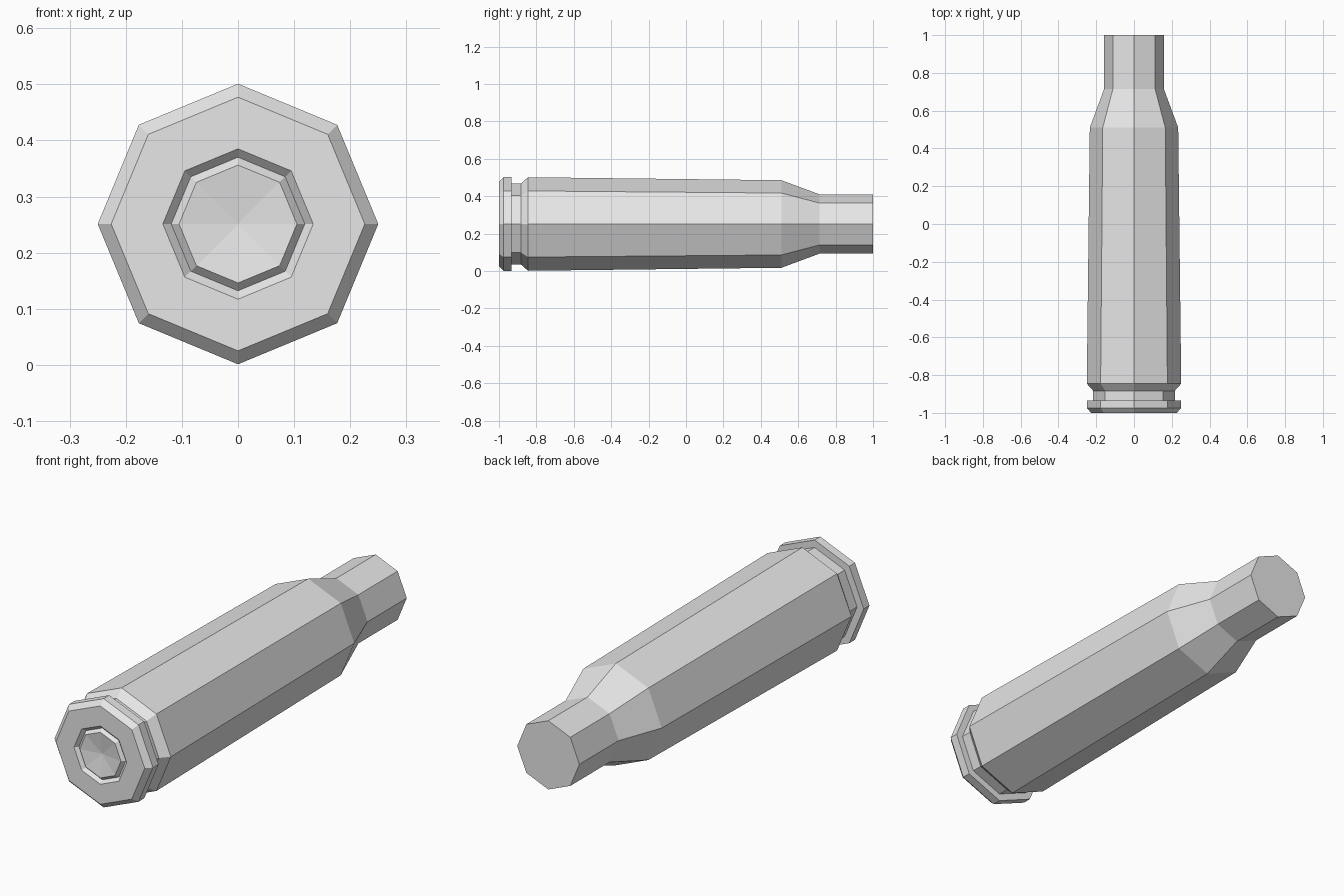
import bpy, bmesh, math

if "Cube" in bpy.data.objects:
    bpy.data.objects.remove(bpy.data.objects["Cube"])

SIDES = 8
AXIS_Z = 0.251

brass = bpy.data.materials.new("plain_grey")
brass.diffuse_color = (0.8, 0.8, 0.8, 1.0)
brass.use_nodes = True
brass.node_tree.nodes["Principled BSDF"].inputs["Base Color"].default_value = brass.diffuse_color


def lathe(name, profile):
    """Spin (radius, y) points into a flat-shaded solid; radius 0 makes a pole."""
    bm = bmesh.new()
    rings = []
    for r, y in profile:
        count = SIDES if r > 0 else 1
        rings.append([bm.verts.new((r * math.cos(math.tau * i / SIDES), y,
                                    AXIS_Z + r * math.sin(math.tau * i / SIDES)))
                      for i in range(count)])
    for a, b in zip(rings, rings[1:]):
        for i in range(SIDES):
            j = (i + 1) % SIDES
            if len(a) == 1:
                bm.faces.new((a[0], b[i], b[j]))
            else:
                bm.faces.new((a[i], b[i], b[j], a[j]))
    bm.faces.new(rings[-1])  # flat end cap
    bmesh.ops.recalc_face_normals(bm, faces=bm.faces)
    mesh = bpy.data.meshes.new(name)
    bm.to_mesh(mesh)
    bm.free()
    mesh.materials.append(brass)
    obj = bpy.data.objects.new(name, mesh)
    bpy.context.collection.objects.link(obj)
    return obj


lathe("cartridge_case", [
    # dished primer and the V groove around it
    (0, -0.985), (0.105, -1.0), (0.119, -0.985), (0.134, -1.0),
    # bevelled rim
    (0.226, -1.0), (0.25, -0.975), (0.25, -0.934),
    # extractor groove
    (0.216, -0.934), (0.216, -0.883), (0.25, -0.845),
    # tapered body, shoulder and neck
    (0.234, 0.51), (0.158, 0.715), (0.158, 1.0),
])
